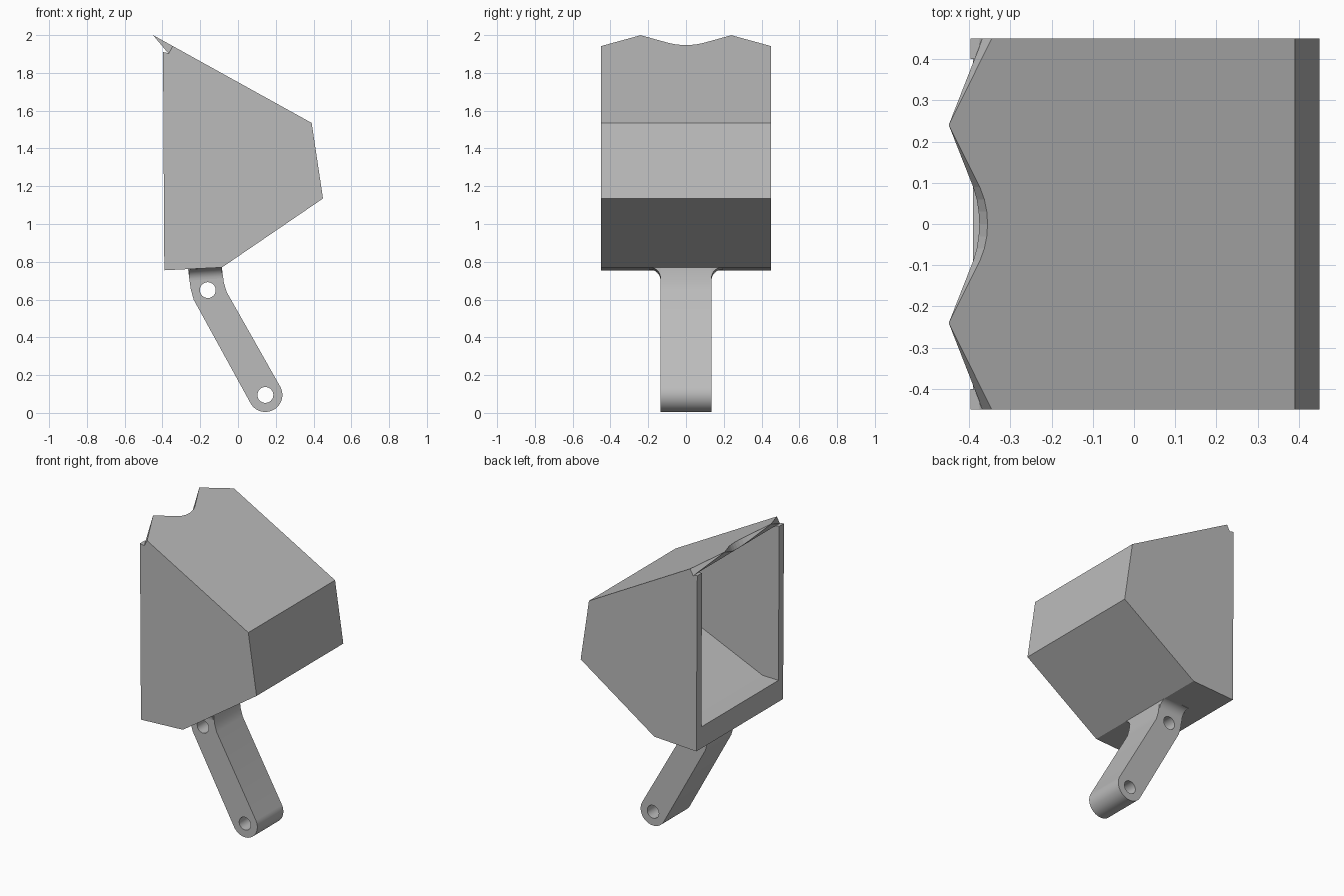
import bpy
import bmesh
from math import cos, sin, pi, radians
from mathutils import Vector

old = bpy.data.objects.get("Cube")
if old:
    bpy.data.objects.remove(old, do_unlink=True)

steel = bpy.data.materials.new("steel_grey")
steel.use_nodes = True
GREY = (0.5, 0.5, 0.5, 1)
steel.diffuse_color = GREY
steel.node_tree.nodes["Principled BSDF"].inputs["Base Color"].default_value = GREY


def prism(name, loops, sweep):
    """Fill an outline (with optional holes) and extrude it along a vector."""
    bm = bmesh.new()
    edges = []
    for loop in loops:
        verts = [bm.verts.new(p) for p in loop]
        edges += [bm.edges.new((verts[i - 1], verts[i])) for i in range(len(verts))]
    if len(loops) == 1:
        bm.faces.new(verts)
    else:
        bmesh.ops.triangle_fill(bm, edges=edges, use_beauty=True)
    out = bmesh.ops.extrude_face_region(bm, geom=bm.faces[:], use_keep_orig=True)
    moved = [g for g in out["geom"] if isinstance(g, bmesh.types.BMVert)]
    bmesh.ops.translate(bm, verts=moved, vec=sweep)
    bmesh.ops.recalc_face_normals(bm, faces=bm.faces[:])
    mesh = bpy.data.meshes.new(name)
    bm.to_mesh(mesh)
    bm.free()
    mesh.materials.append(steel)
    obj = bpy.data.objects.new(name, mesh)
    bpy.context.collection.objects.link(obj)
    return obj


def side_prism(name, loops, half):
    """Extrude x-z outlines across the width."""
    return prism(name, [[(x, -half, z) for x, z in l] for l in loops], (0, 2 * half, 0))


def circle(cx, cz, r, start=0.0, end=2 * pi, n=32, closed=True):
    steps = n if closed else n + 1
    return [(cx + r * cos(start + (end - start) * i / n),
             cz + r * sin(start + (end - start) * i / n)) for i in range(steps)]


def cut(obj, cutter):
    mod = obj.modifiers.new("cut", "BOOLEAN")
    mod.operation, mod.solver, mod.object = "DIFFERENCE", "EXACT", cutter
    bpy.context.view_layer.update()
    graph = bpy.context.evaluated_depsgraph_get()
    mesh = bpy.data.meshes.new_from_object(obj.evaluated_get(graph))
    obj.modifiers.clear()
    obj.data = mesh
    bpy.data.objects.remove(cutter, do_unlink=True)


# Bucket body with a chisel lip along the top of its mouth
bucket = side_prism("bucket", [[(-.39, .755), (-.085, .77), (.45, 1.135), (.39, 1.535),
                                (-.45, 2), (-.37, 1.905), (-.397, 1.91)]], .45)

# Hollow interior, open towards the mouth
cut(bucket, side_prism("cavity", [[(-.6, .89), (-.275, .9), (.36, 1.18), (.32, 1.522),
                                   (-.372, 1.9078), (-.6, 1.95)]], .4))

# Two-pointed cutting edge: notches run square through the top plate
normal = Vector((.465, 0, .84)).normalized()
half_edge = [(-.355, 0), (-.357, .03), (-.363, .06), (-.374, .09), (-.449, .24), (-.32, .5)]
edge = [(x, -y) for x, y in reversed(half_edge[1:])] + half_edge
outline = [(-.7, -.5)] + edge + [(-.7, .5)]
points = [Vector((x, y, 2 - (x + .45) * .5536)) - normal * .046 for x, y in outline]
cut(bucket, prism("notches", points and [points], normal * .2))

# Arm with a rounded end and two pin holes
arm_outline = ([(-.085, .79), (-.085, .765), (-.075, .69), (-.06, .64)]
               + circle(.145, .095, .09, radians(28), radians(-152), 24, False)
               + [(-.235, .6), (-.25, .655), (-.264, .755), (-.264, .79)])
arm = side_prism("arm", [arm_outline, circle(.145, .095, .042),
                         circle(-.16, .65, .042)], .135)

# Curved weld fillets where the arm meets the bucket
fillets = []
for name, s in (("front_fillet", -1), ("rear_fillet", 1)):
    curve = circle(.195, .7, .06, pi, pi / 2, 10, False)
    section = [(-.258, s * y, z) for y, z in curve + [(.195, .785), (.13, .785)]]
    fillets.append(prism(name, [section], (.173, 0, .012)))

# Smooth the round parts, keeping their edges sharp
bpy.context.view_layer.update()
bpy.ops.object.select_all(action="DESELECT")
for obj in [arm] + fillets:
    obj.select_set(True)
bpy.context.view_layer.objects.active = arm
bpy.ops.object.shade_smooth_by_angle(angle=radians(30))
